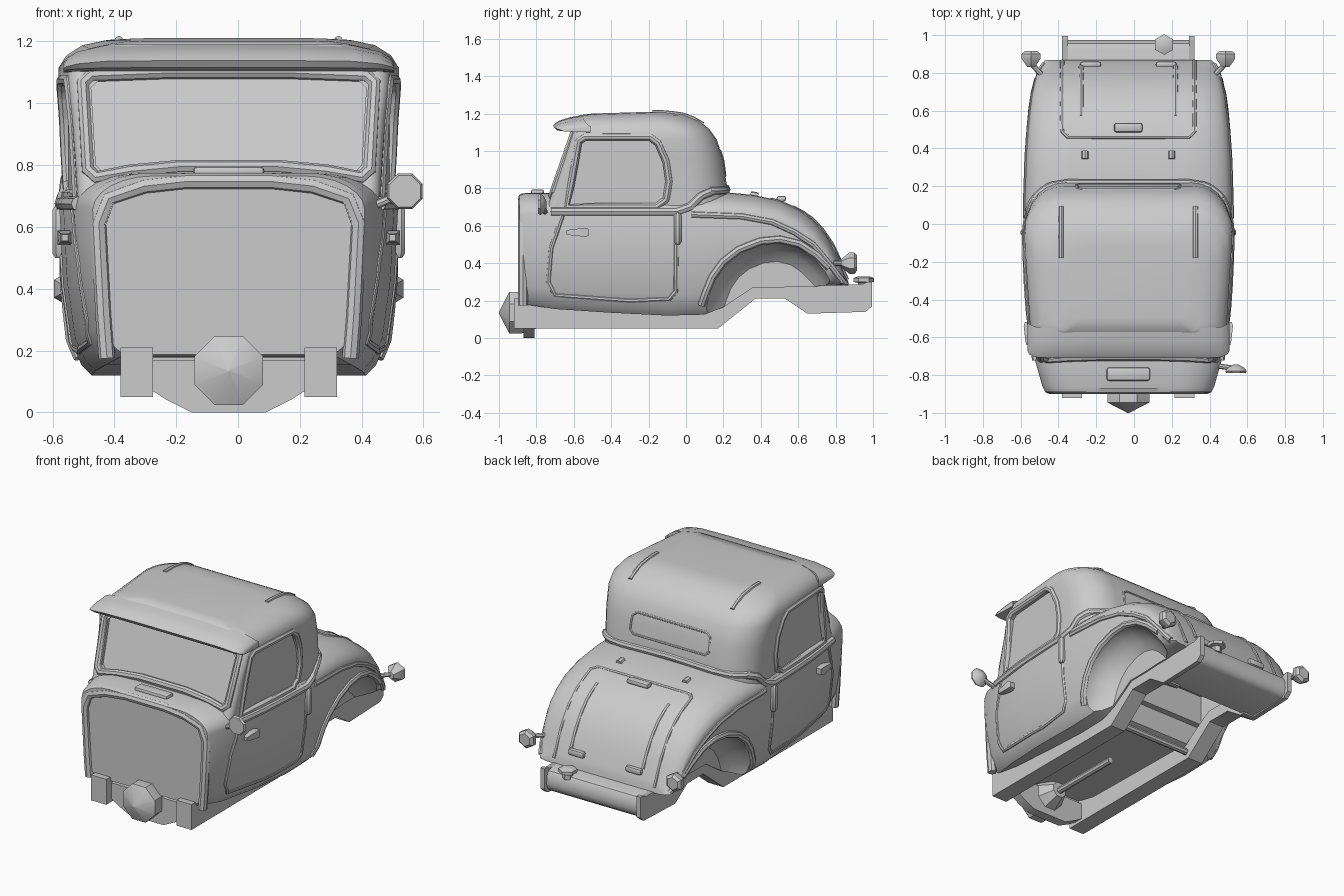
import bpy, bmesh
from math import sin, cos, pi, radians
from mathutils import Vector as V
from mathutils.bvhtree import BVHTree

if "Cube" in bpy.data.objects:
    bpy.data.objects.remove(bpy.data.objects["Cube"])

COL = bpy.context.scene.collection


def finish(o, angle=38):
    o.data.shade_smooth()
    o.data.set_sharp_from_angle(angle=radians(angle))
    return o


def loft(name, rings, angle=38):
    """Skin closed rings of equal length and cap both ends."""
    bm = bmesh.new()
    rows = [[bm.verts.new(p) for p in r] for r in rings]
    n = len(rows[0])
    for a, b in zip(rows, rows[1:]):
        for i in range(n):
            bm.faces.new((a[i], a[(i + 1) % n], b[(i + 1) % n], b[i]))
    bm.faces.new(rows[0][::-1])
    bm.faces.new(rows[-1])
    bmesh.ops.recalc_face_normals(bm, faces=bm.faces)
    me = bpy.data.meshes.new(name)
    bm.to_mesh(me)
    bm.free()
    o = bpy.data.objects.new(name, me)
    COL.objects.link(o)
    return finish(o, angle)


def prism(name, pts, vec):
    return loft(name, [[V(p) for p in pts], [V(p) + V(vec) for p in pts]])


def bake(o):
    dg = bpy.context.evaluated_depsgraph_get()
    me = bpy.data.meshes.new_from_object(o.evaluated_get(dg))
    n = bpy.data.objects.new(o.name + "_part", me)
    COL.objects.link(n)
    bpy.data.objects.remove(o)
    return finish(n)


def cut(o, cutters):
    for c in cutters:
        m = o.modifiers.new("cut", 'BOOLEAN')
        m.operation, m.solver, m.object = 'DIFFERENCE', 'EXACT', c
    n = bake(o)
    for c in cutters:
        bpy.data.objects.remove(c)
    return n


def tube(name, pts, r, cyclic=False):
    cu = bpy.data.curves.new(name, 'CURVE')
    cu.dimensions, cu.bevel_depth, cu.bevel_resolution = '3D', r, 2
    cu.use_fill_caps = True
    s = cu.splines.new('POLY')
    s.points.add(len(pts) - 1)
    for q, p in zip(s.points, pts):
        q.co = (*p, 1)
    s.use_cyclic_u = cyclic
    o = bpy.data.objects.new(name, cu)
    COL.objects.link(o)
    return bake(o)


def turned(name, base, axis, prof, n=8):
    """Revolve (distance, radius) pairs about an axis."""
    q = V(axis).to_track_quat('Z', 'Y')
    return loft(name, [[V(base) + q @ V((r * cos(2 * pi * (i + .5) / n), r * sin(2 * pi * (i + .5) / n), d))
                        for i in range(n)] for d, r in prof])


def box(name, c, s, bev=.012):
    bm = bmesh.new()
    bmesh.ops.create_cube(bm, size=1)
    bmesh.ops.scale(bm, vec=s, verts=bm.verts)
    bmesh.ops.translate(bm, vec=c, verts=bm.verts)
    bmesh.ops.bevel(bm, geom=bm.edges[:], offset=bev, segments=2, affect='EDGES', profile=.5)
    me = bpy.data.meshes.new(name)
    bm.to_mesh(me)
    bm.free()
    o = bpy.data.objects.new(name, me)
    COL.objects.link(o)
    return finish(o)


def sym(half):
    return half + [(-x, z) for x, z in half[::-1] if x > 0]


def dense(pts, k=5, closed=False):
    pts = [V(p) for p in pts]
    q = pts[1:] + (pts[:1] if closed else [])
    out = [a.lerp(b, i / k) for a, b in zip(pts, q) for i in range(k)]
    return out if closed else out + [pts[-1]]


# Lower body: y, half width, bottom z, top z
ST = [(-.89, .44, .19, .765), (-.86, .455, .18, .775), (-.7, .5, .155, .775), (-.4, .535, .135, .775),
      (-.1, .548, .12, .775), (.1, .548, .125, .78), (.2, .545, .165, .78), (.36, .54, .27, .765),
      (.5, .53, .27, .735), (.6, .52, .275, .69), (.68, .51, .275, .635), (.75, .495, .28, .555),
      (.81, .475, .28, .45), (.85, .455, .28, .345), (.868, .44, .28, .30)]
rings = []
for y, w, zb, zt in ST:
    belt = max(zb + .01, zt - .11)
    h = belt - zb
    half = [(w - .105, zb), (w - .072, zb + .06 * h), (w - .038, zb + .2 * h), (w - .012, zb + .55 * h)]
    for k in range(7):
        a = k * pi / 12
        half.append((w * (.55 + .45 * cos(a)), belt + (zt - belt) * sin(a)))
    rings.append([V((x, y, z)) for x, z in sym(half)])
tub = loft("lower_body", rings)
ARCH = [(.10, .16), (.12, .22), (.155, .31), (.21, .39), (.29, .455), (.4, .5), (.5, .51), (.6, .485),
        (.68, .43), (.75, .36), (.81, .28)]
cutters = [loft("arch_cutter", [[V((s * x, .46 + (y - .46) * f, .15 + (z - .15) * f))
                                 for y, z in [(.09, 0)] + ARCH + [(.82, 0)]]
                                for x, f in ((.36, .72), (.4, .86), (.45, .95), (.5, 1), (.76, 1))])
           for s in (-1, 1)]
FW = [(.375, 0), (.385, .3), (.4, .6), (.37, .68), (.26, .72), (.13, .735)]
cutters += [prism("floor_cutter", [(-.3, -.84, 0), (.3, -.84, 0), (.3, .13, 0), (-.3, .13, 0)], (0, 0, .2)),
            prism("axle_cutter", [(-.33, .16, 0), (.33, .16, 0), (.33, .84, 0), (-.33, .84, 0)], (0, 0, .29)),
            prism("axle_top_cutter", [(-.32, .2, .2), (.32, .2, .2), (.32, .68, .2), (-.32, .68, .2)], (0, 0, .28)),
            prism("firewall_cutter", [(x, -.95, z) for x, z in sym(FW)], (0, .07, 0))]
tub = cut(tub, cutters)


# Cab: stacked rounded plans with a tapered nose
def taper(y):
    return 1 - .16 * max(0, -.2 - y)


def plan(z, yf, yr, w, rf, rr, slope):
    out = []
    for sx, sy, r, a0 in ((1, 1, rr, 0), (-1, 1, rr, 90), (-1, -1, rf, 180), (1, -1, rf, 270)):
        for k in range(7):
            a = radians(a0 + 15 * k)
            y = (yr - r if sy > 0 else yf + r) + r * sin(a)
            out.append(V(((sx * (w - r) + r * cos(a)) * taper(y), y, z + slope * (y + .6))))
    return out


cab = loft("cab", [plan(*p) for p in (
    (.66, -.755, .24, .53, .04, .2, 0), (.80, -.707, .22, .535, .04, .2, 0), (.95, -.655, .20, .542, .04, .2, 0),
    (1.06, -.617, .165, .552, .04, .2, 0), (1.11, -.60, .125, .55, .05, .2, .01), (1.145, -.59, .075, .525, .06, .2, .02),
    (1.175, -.58, .01, .475, .06, .2, .03), (1.19, -.57, -.05, .40, .06, .18, .035), (1.197, -.5, -.12, .33, .08, .15, .03))])
GLASS = [(.15, .81), (.3, .795), (.405, .775), (.43, .80), (.445, 1.05), (.42, 1.075), (.2, 1.085)]
WIN = [(-.62, .715), (-.17, .715), (-.12, .75), (-.105, .84), (-.12, .94), (-.16, 1.03), (-.2, 1.06), (-.53, 1.06), (-.56, 1.04)]


def screen(x, z, d=0):
    return V((x, -.707 + (z - .80) * .347 + d, z))


cutters = [prism("screen_cutter", [screen(x, z, .02) for x, z in sym(GLASS)], (0, -.2, 0))]
for s in (-1, 1):
    cutters.append(prism("window_cutter", [(s * .52 * taper(y), y, z) for y, z in WIN], (s * .3, 0, 0)))
cab = cut(cab, cutters)
TREES = []
for o in (tub, cab):
    bm = bmesh.new()
    bm.from_mesh(o.data)
    TREES.append(BVHTree.FromBMesh(bm))
    bm.free()


def drape(name, pts, r, axis, side=1, cyclic=False, k=5, sink=0):
    """Lay a bead on the body, projected along one axis."""
    out = []
    for p in dense(pts, k, cyclic):
        o, d = p.copy(), V((0, 0, 0))
        o[axis], d[axis] = 3 * side, -side
        hits = [h for h in (t.ray_cast(o, d) for t in TREES) if h[0]]
        if hits:
            out.append(min(hits, key=lambda h: h[3])[0] + d * sink)
    return tube(name, out, r, cyclic) if len(out) > 1 else None


# Sun visor over the windscreen
VIS = [(-.55, 1.19), (-.62, 1.178), (-.68, 1.16), (-.71, 1.137), (-.695, 1.115), (-.63, 1.105), (-.55, 1.1)]
END = ((.535, .35, .04), (.525, .5, .02), (.49, .74, .005), (.40, .97, 0), (.2, 1.03, 0))
END += tuple((-x, f, b) for x, f, b in END[::-1])
loft("visor", [[V((x, y + b, 1.1 + (z - 1.1) * f)) for y, z in VIS] for x, f, b in END])

# Windscreen and firewall frames
tube("windscreen_frame", [screen(x * 1.06, z + (.015 if z > .9 else -.015), .006) for x, z in sym(GLASS)], .022, True)
tube("firewall_frame", [(x * 1.05, -.872, max(.175, z + .012)) for x, z in sym(FW)], .027)
box("cowl_vent", (0, -.795, .78), (.23, .07, .03))

# Side beads, hinges, handles, lights, ribs
DOOR = [(-.66, .655), (-.72, .48), (-.735, .3), (-.70, .23), (-.3, .2), (-.09, .21), (-.055, .25), (-.05, .655)]
for s in (-1, 1):
    drape("door_outline", [(0, y, z) for y, z in DOOR], .014, 0, s, sink=.006)
    drape("belt_bead", [(0, y, z) for y, z in ((-.72, .675), (-.05, .675), (.02, .70), (.08, .76), (.14, .785))], .024, 0, s, sink=.006)
    drape("window_frame", [(0, y + (y + .35) * .06, z + (z - .88) * .08) for y, z in WIN], .02, 0, s, True, 3, .006)
    drape("fender_crease", [(0, y, z) for y, z in ((.03, .66), (.3, .65), (.46, .62), (.58, .565), (.68, .5), (.78, .38), (.84, .3))], .018, 0, s, sink=.007)
    drape("arch_lip", [(0, y + (y - .45) * .05, z + .018) for y, z in ARCH[:-1]], .022, 0, s, False, 2, .005)
    turned("door_hinge", (s * .55, -.045, .5), (0, 0, 1), ((0, .012), (.015, .022), (.155, .022), (.17, .012)))
    loft("door_handle", [[V((s * .53 + hx, y, .565 + hz)) for hx, hz in ((-h, -h), (h, -h), (h, h), (-h, h))]
                         for y, h in ((-.64, .01), (-.62, .015), (-.54, .024), (-.52, .018))])
    tube("tail_light_stalk", [(s * .44, .77, .4), (s * .515, .85, .4)], .014)
    turned("tail_light", (s * .515, .83, .4), (0, 1, 0), ((0, .022), (.045, .058), (.07, .058), (.085, .04)), 6)
    drape("roof_rib", [(s * .355, -.18, 0), (s * .355, .09, 0)], .014, 2, sink=.003)
    drape("lid_rib", [(s * .25, .57, 0), (s * .25, .83, 0)], .014, 2, sink=.007)
    drape("deck_stud", [(s * .23, .345, 0), (s * .23, .385, 0)], .018, 2)
    box("lid_hinge", (s * .2, .845, .375), (.11, .03, .04))

# Rear cab base, rear window, luggage lid
drape("cab_base_bead", [(-.5, 0, .785), (-.4, 0, .79), (0, 0, .80), (.4, 0, .79), (.5, 0, .785)], .022, 1, sink=.006)
drape("rear_window_frame", [(x, 0, z) for x, z in sym([(.25, .87), (.275, .895), (.27, .98), (.24, 1.0)])], .009, 1, 1, True, sink=.004)
drape("lid_outline", [(-.35, .86, 0), (-.35, .49, 0), (-.32, .46, 0), (.32, .46, 0), (.35, .49, 0), (.35, .86, 0)], .012, 2, sink=.005)
box("lid_handle", (0, .51, .745), (.15, .05, .03))

# Chassis rails (thin outer plate, heavier inner beam), tank, cross tube
RAIL = [(-.92, .05), (.17, .05), (.37, .21), (.53, .21), (.65, .13), (.96, .14), (.995, .17), (.995, .3), (.97, .3),
        (.94, .285), (.55, .285), (.36, .285), (.3, .25), (.16, .155), (-.7, .17), (-.88, .21), (-.92, .21)]
BEAM = RAIL[:5] + [(.68, .13), (.68, .28)] + RAIL[10:]
for s in (-1, 1):
    prism("chassis_rail", [(s * .32, y, z) for y, z in RAIL], (s * .03, 0, 0))
    prism("chassis_beam", [(s * .245, y, z) for y, z in BEAM], (s * .08, 0, 0))
TANK = [(.66, .14), (.94, .145), (.965, .165), (.975, .2), (.97, .25), (.955, .275), (.92, .285), (.64, .285)]
prism("fuel_tank", [(-.33, y, z) for y, z in TANK], (.66, 0, 0))
turned("filler_cap", (.19, .95, .26), (0, 0, 1), ((0, .03), (.035, .03), (.04, .055), (.06, .055), (.07, .03)), 6)
tube("cross_tube", [(-.28, .15, .1), (.28, .15, .1)], .02)

# Gearbox bell, front pan, drive shaft
turned("gearbox_bell", (0, -.72, .135), (0, -1, 0), ((0, .05), (.1, .1), (.16, .12), (.225, .12), (.28, .005)))
tube("drive_shaft", [(0, -.75, .13), (0, -.25, .13)], .02)
prism("front_pan", [(x, -.87, z) for x, z in sym([(.12, 0), (.2, .04), (.27, .085), (.29, .17)])], (0, .06, 0))

# Single door mirror
tube("mirror_arm", [(.46, -.75, .665), (.57, -.765, .71)], .014)
turned("mirror", (.57, -.79, .715), (0, 1, 0), ((0, .055), (.012, .062), (.03, .045), (.045, .015)))

# The body sits slightly left of centre because of the mirror
for o in COL.objects:
    o.location.x -= .03
